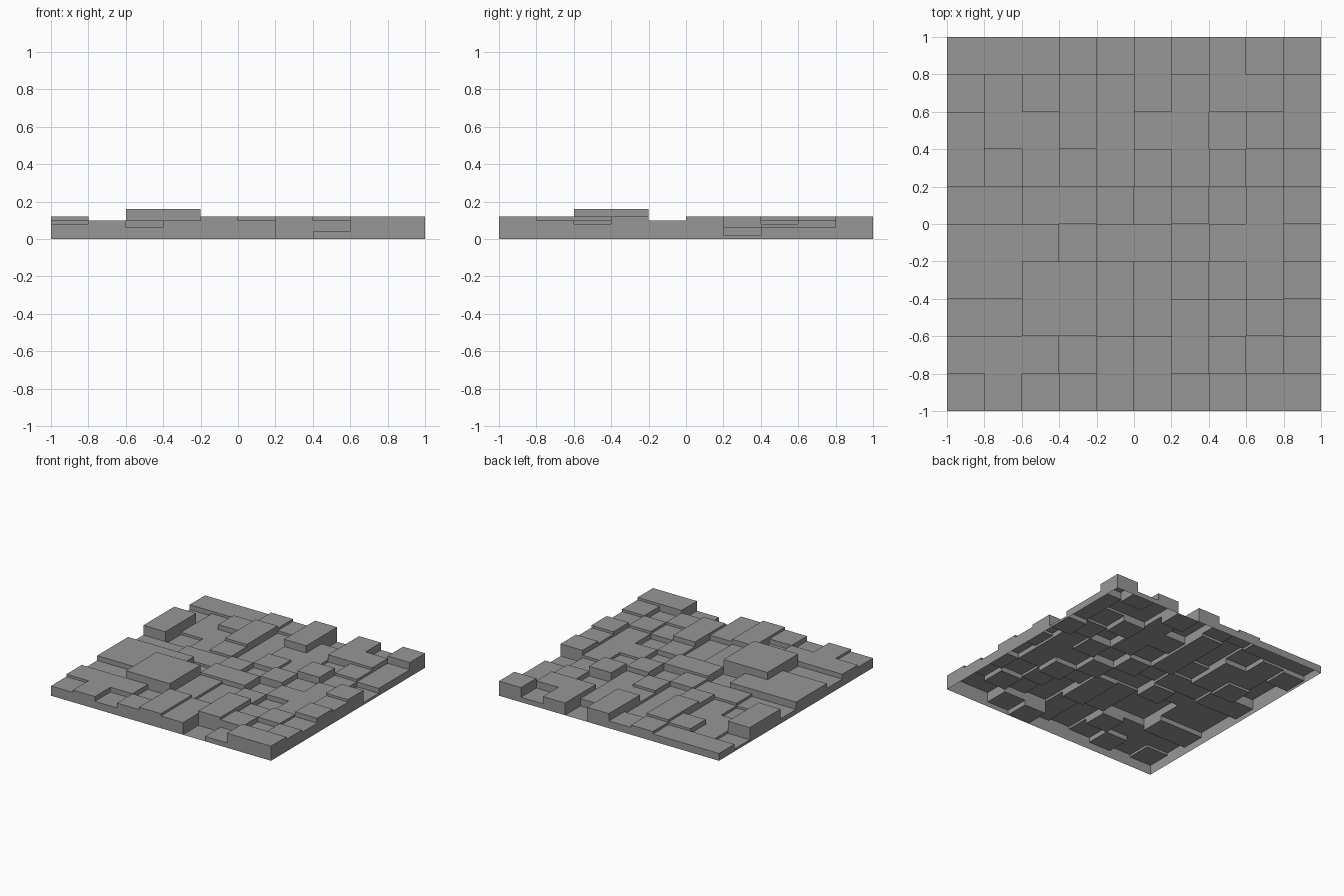
import bpy, bmesh

if "Cube" in bpy.data.objects:
    bpy.data.objects.remove(bpy.data.objects["Cube"])

# Stepped panel: 10 x 10 cells, heights in steps of 0.02.
# Rows run front (-y) to back, digits run left to right.
ROWS = [
    "4535650266",
    "5553656535",
    "3388436454",
    "5588434246",
    "5552552445",
    "2233425346",
    "6124243631",
    "6225233243",
    "1245263553",
    "3334360526",
]
N, CELL, STEP = 10, 0.2, 0.02


def height(i, j):
    if 0 <= i < N and 0 <= j < N:
        return int(ROWS[j][i]) * STEP
    return 0.0


def pos(k):
    return -1 + k * CELL


bm = bmesh.new()


def quad(*pts):
    bm.faces.new([bm.verts.new(p) for p in pts])


# wall between two neighbouring cells, facing the lower one
def wall(a, b, low, high):
    if abs(low - high) > 1e-6:
        quad((*a, low), (*b, low), (*b, high), (*a, high))


# flat cell tops
for j in range(N):
    for i in range(N):
        h = height(i, j)
        x0, x1, y0, y1 = pos(i), pos(i + 1), pos(j), pos(j + 1)
        quad((x0, y0, h), (x1, y0, h), (x1, y1, h), (x0, y1, h))

# step walls and outer rim; the underside stays open
for k in range(N + 1):
    for m in range(N):
        wall((pos(k), pos(m + 1)), (pos(k), pos(m)),
             height(k - 1, m), height(k, m))
        wall((pos(m), pos(k)), (pos(m + 1), pos(k)),
             height(m, k - 1), height(m, k))

bmesh.ops.remove_doubles(bm, verts=bm.verts, dist=1e-5)
mesh = bpy.data.meshes.new("stepped_panel")
bm.to_mesh(mesh)
bm.free()
panel = bpy.data.objects.new("stepped_panel", mesh)
bpy.context.collection.objects.link(panel)

# darker grey
grey = bpy.data.materials.new("dark_grey")
grey.diffuse_color = (0.31, 0.31, 0.31, 1)
grey.use_nodes = True
grey.node_tree.nodes["Principled BSDF"].inputs["Base Color"].default_value = grey.diffuse_color
mesh.materials.append(grey)
